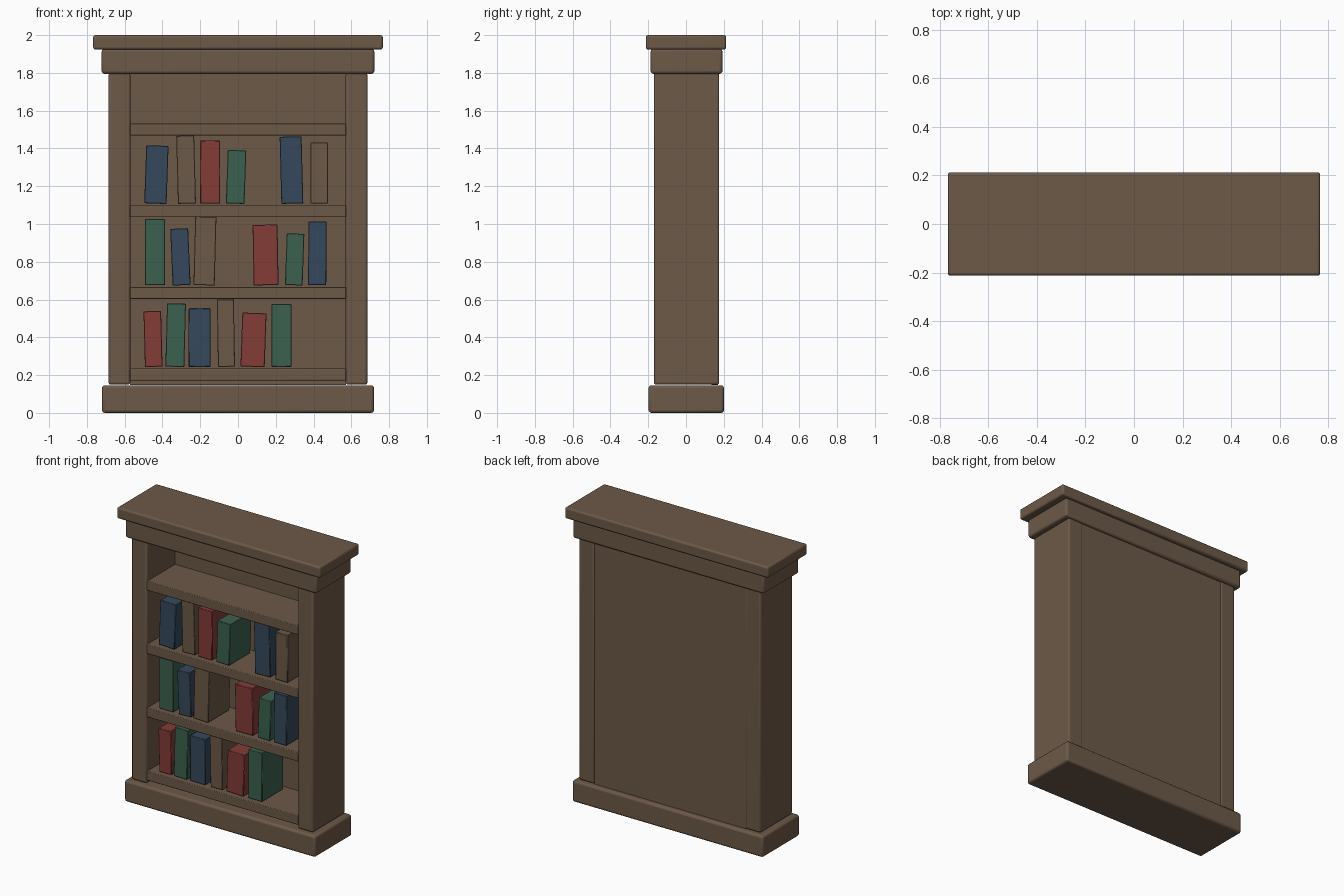
import bpy
import math

if "Cube" in bpy.data.objects:
    bpy.data.objects.remove(bpy.data.objects["Cube"])


def material(name, rgb):
    m = bpy.data.materials.new(name)
    m.diffuse_color = (*rgb, 1.0)
    m.use_nodes = True
    m.node_tree.nodes["Principled BSDF"].inputs["Base Color"].default_value = m.diffuse_color
    return m


WOOD = material("brown wood", (0.152, 0.100, 0.065))
RED = material("red cover", (0.231, 0.045, 0.039))
BLUE = material("blue cover", (0.037, 0.065, 0.107))
GREEN = material("green cover", (0.044, 0.119, 0.078))


def box(name, x, y, z, mat, bevel=0.0, tilt=0.0, segments=3):
    """Box from (min, max) ranges, with optional rounded edges and lean."""
    bpy.ops.mesh.primitive_cube_add(size=1, location=[sum(r) / 2 for r in (x, y, z)])
    ob = bpy.context.object
    ob.name = name
    ob.scale = [r[1] - r[0] for r in (x, y, z)]
    bpy.ops.object.transform_apply(location=False, rotation=False, scale=True)
    ob.rotation_euler.y = math.radians(tilt)
    ob.data.materials.append(mat)
    if bevel:
        mod = ob.modifiers.new("rounded edges", "BEVEL")
        mod.width = bevel
        mod.segments = segments
        bpy.ops.object.shade_smooth_by_angle(angle=math.radians(35))
    return ob


# Carcass: plinth, frieze, cornice, back and sides
box("base_plinth", (-0.72, 0.72), (-0.198, 0.201), (0, 0.146), WOOD, 0.015)
box("frieze", (-0.722, 0.722), (-0.187, 0.193), (1.795, 1.927), WOOD, 0.015)
box("cornice_top", (-0.767, 0.767), (-0.213, 0.213), (1.924, 2.0), WOOD, 0.012)
box("back_panel", (-0.572, 0.572), (0.135, 0.17), (0.148, 1.80), WOOD)
for side, s in (("left", -1), ("right", 1)):
    box(side + "_side", sorted((s * 0.57, s * 0.685)), (-0.17, 0.176),
        (0.15, 1.80), WOOD, 0.012)

# Four evenly spaced shelves
SHELF_TOPS = [0.235 + 0.432 * i for i in range(4)]
for i, top in enumerate(SHELF_TOPS):
    box(f"shelf_{i + 1}", (-0.572, 0.572), (-0.167, 0.14), (top - 0.063, top),
        WOOD, 0.004, segments=2)

# Books per shelf: centre x, width, height, lean in degrees, cover
ROWS = [
    [(-.450, .093, .295, -1.5, RED), (-.330, .100, .335, 1.5, GREEN),
     (-.203, .116, .310, 0, BLUE), (-.064, .090, .357, -1, WOOD),
     (.082, .128, .285, 2, RED), (.230, .106, .332, 0, GREEN)],
    [(-.440, .106, .350, 0, GREEN), (-.305, .095, .300, -2.5, BLUE),
     (-.175, .112, .362, 1.5, WOOD), (.146, .132, .320, -1, RED),
     (.300, .093, .273, 2, GREEN), (.420, .096, .338, 0.3, BLUE)],
    [(-.432, .118, .307, 2, BLUE), (-.275, .095, .360, -1.5, WOOD),
     (-.147, .106, .333, 0, RED), (-.010, .098, .283, 2, GREEN),
     (.283, .116, .355, -1.5, BLUE), (.430, .092, .323, 0, WOOD)],
]
for r, row in enumerate(ROWS):
    z = SHELF_TOPS[r] + 0.009
    for b, (cx, w, h, lean, cover) in enumerate(row):
        box(f"book_{r + 1}_{b + 1}", (cx - w / 2, cx + w / 2), (-0.145, 0.085),
            (z, z + h), cover, 0.003, lean, 1)
